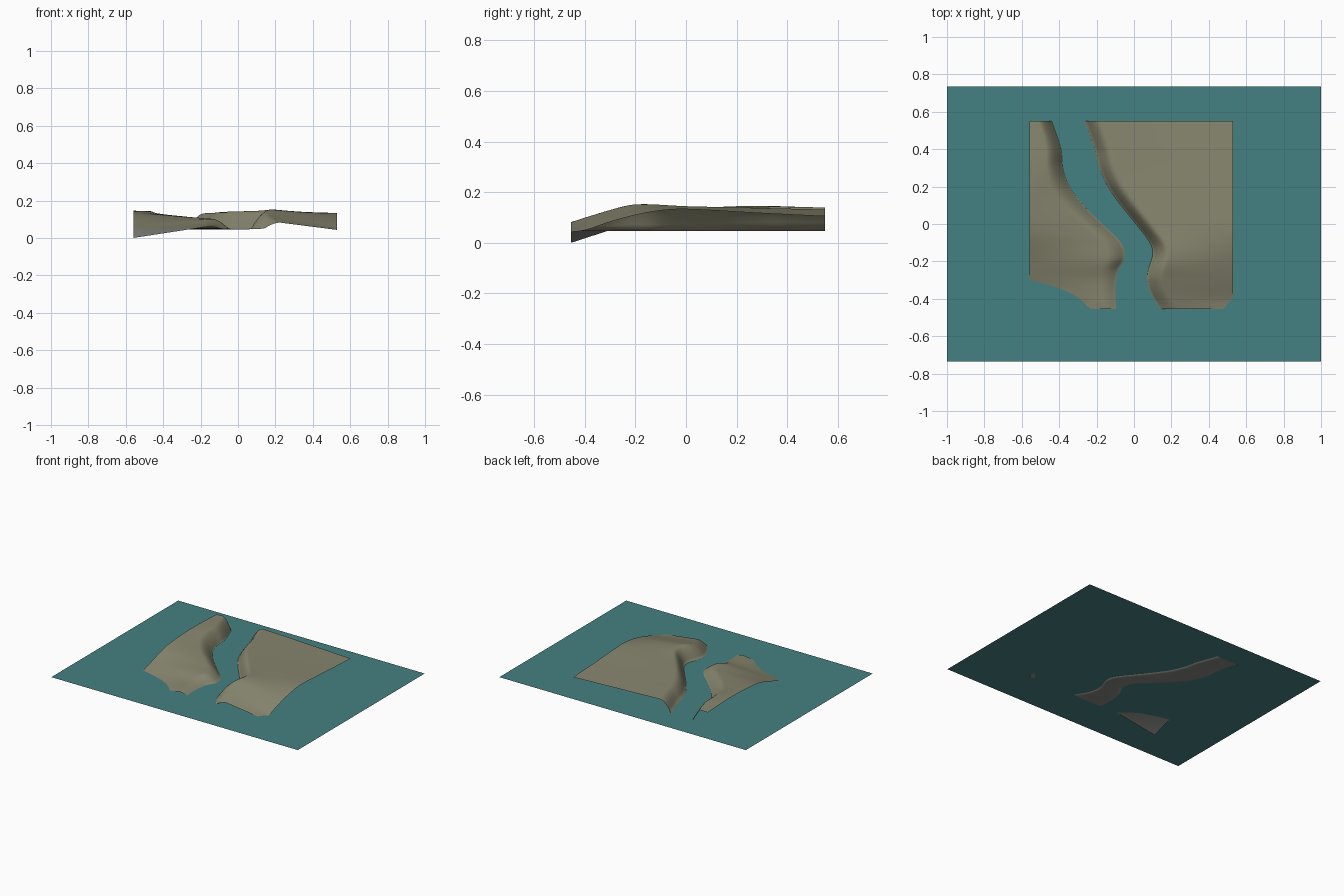
import bpy, bmesh

cube = bpy.data.objects.get("Cube")
if cube:
    bpy.data.objects.remove(cube, do_unlink=True)

WATER = 0.05
X_MIN, X_MAX, Y_MIN, Y_MAX = -0.56, 0.53, -0.455, 0.55


def material(name, rgb):
    mat = bpy.data.materials.new(name)
    mat.use_nodes = True
    mat.diffuse_color = (*rgb, 1)
    bsdf = mat.node_tree.nodes["Principled BSDF"]
    bsdf.inputs["Base Color"].default_value = (*rgb, 1)
    bsdf.inputs["Roughness"].default_value = 0.9
    return mat


def curve(points):
    """Smooth function of y through a few (y, value) points."""
    pts = sorted(points)

    def slope(i):
        a, b = pts[max(i - 1, 0)], pts[min(i + 1, len(pts) - 1)]
        return (b[1] - a[1]) / (b[0] - a[0])

    def value(y):
        i = 0
        while i < len(pts) - 2 and y > pts[i + 1][0]:
            i += 1
        (y0, v0), (y1, v1) = pts[i], pts[i + 1]
        d = y1 - y0
        t = (y - y0) / d
        s = t * t * (3 - 2 * t)
        return (v0 + (v1 - v0) * s + d * slope(i) * t * (1 - t) ** 2
                - d * slope(i + 1) * t * t * (1 - t))
    return value


# River shorelines
left_shore = curve([(.55, -.44), (.4, -.39), (.3, -.38), (.2, -.345), (.1, -.27), (0, -.17),
                    (-.1, -.07), (-.18, -.05), (-.25, -.085), (-.35, -.1), (-.455, -.095)])
right_shore = curve([(.55, -.265), (.4, -.21), (.3, -.185), (.2, -.14), (.1, -.07), (0, .01),
                     (-.1, .085), (-.16, .1), (-.25, .075), (-.3, .07), (-.37, .09), (-.455, .14)])
# Land heights along the outer edges and along the bank crests
left_edge = curve([(.55, .138), (.3, .146), (.1, .14), (-.05, .124), (-.2, .08), (-.3, .05), (-.455, 0)])
left_crest = curve([(.55, .14), (.3, .142), (.1, .125), (-.1, .105), (-.2, .1), (-.3, .075), (-.455, .062)])
right_edge = curve([(.55, .105), (.3, .117), (0, .133), (-.1, .128), (-.2, .11), (-.3, .083), (-.4, .05), (-.455, .043)])
right_crest = curve([(.55, .132), (.2, .14), (0, .145), (-.2, .152), (-.3, .13), (-.455, .082)])
left_bank = curve([(.55, .07), (.3, .09), (.1, .12), (-.1, .11), (-.3, .07), (-.455, .06)])


def land(x, shore, outer, bank, crest, edge):
    """Height at x: a rounded bank rising from the shore, then a gentle plateau."""
    run, span = abs(x - shore), abs(outer - shore)
    across = min(max((run - bank) / max(span - bank, 0.01), 0), 1)
    top = crest + (edge - crest) * across
    t = min(run / bank, 1)
    return WATER + (top - WATER) * t * (1.7 - 0.4 * t - 0.3 * t * t)


def terrain_row(y, n_left=30, n_bed=6, n_right=40):
    """Points across the valley; columns follow the shorelines."""
    ls, rs = left_shore(y), right_shore(y)
    row = []
    for i in range(n_left):
        x = X_MIN + (ls - X_MIN) * i / n_left
        row.append((x, y, land(x, ls, X_MIN, left_bank(y), left_crest(y), left_edge(y))))
    for i in range(n_bed):
        t = i / n_bed
        row.append((ls + (rs - ls) * t, y, WATER - 0.016 * t * (1 - t)))
    for i in range(n_right + 1):
        x = rs + (X_MAX - rs) * i / n_right
        row.append((x, y, land(x, rs, X_MAX, 0.085, right_crest(y), right_edge(y))))
    return row


# Terrain: one sheet with the river channel running through it
ROWS = 80
bm = bmesh.new()
grid = [[bm.verts.new(p) for p in terrain_row(Y_MIN + (Y_MAX - Y_MIN) * j / ROWS)]
        for j in range(ROWS + 1)]
for low, high in zip(grid, grid[1:]):
    for i in range(len(low) - 1):
        face = bm.faces.new((low[i], low[i + 1], high[i + 1], high[i]))
        face.smooth = True
        # Submerged ground is grey, dry ground is olive
        face.material_index = int(face.calc_center_median().z < WATER)
mesh = bpy.data.meshes.new("terrain")
bm.to_mesh(mesh)
bm.free()
mesh.materials.append(material("olive_ground", (0.245, 0.24, 0.16)))
mesh.materials.append(material("grey_riverbed", (0.24, 0.24, 0.22)))
bpy.context.collection.objects.link(bpy.data.objects.new("terrain", mesh))

# Water sheet
bpy.ops.mesh.primitive_plane_add(size=1, location=(0, 0, WATER))
water = bpy.context.object
water.name = "water"
water.scale = (2, 1.47, 1)
water.data.materials.append(material("teal_water", (0.06, 0.22, 0.225)))
